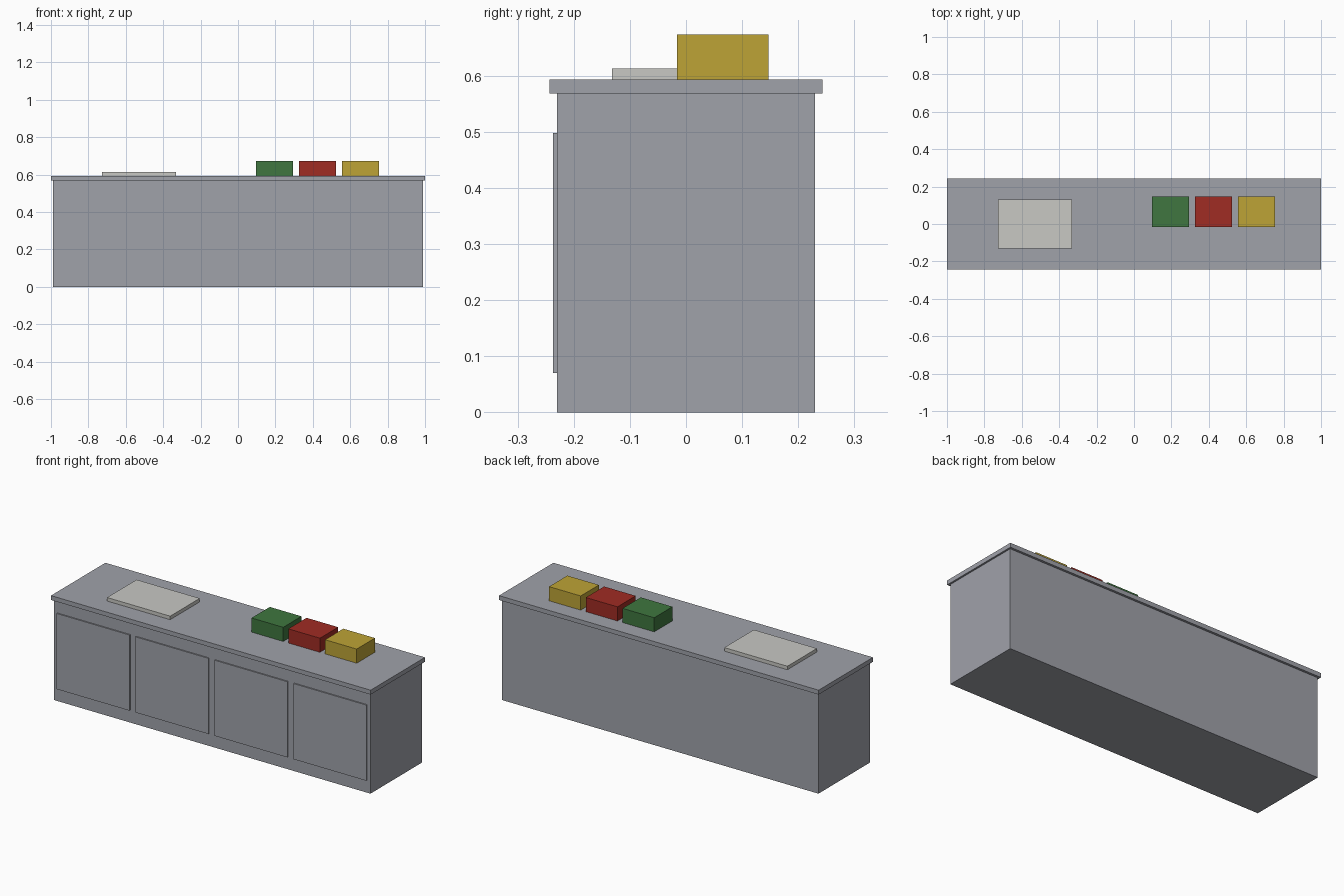
import bpy

cube = bpy.data.objects.get("Cube")
if cube:
    bpy.data.objects.remove(cube, do_unlink=True)


def material(name, r, g, b):
    mat = bpy.data.materials.new(name)
    mat.use_nodes = True
    mat.diffuse_color = (r, g, b, 1)
    mat.node_tree.nodes["Principled BSDF"].inputs["Base Color"].default_value = (r, g, b, 1)
    return mat


def box(name, mat, x, y, z):
    """Box spanning the given (low, high) ranges."""
    ranges = (x, y, z)
    centre = [(low + high) / 2 for low, high in ranges]
    bpy.ops.mesh.primitive_cube_add(size=1, location=centre)
    obj = bpy.context.object
    obj.name = name
    obj.scale = [high - low for low, high in ranges]
    bpy.ops.object.transform_apply(location=False, rotation=False, scale=True)
    obj.data.materials.append(mat)
    return obj


steel = material("steel grey", 0.35, 0.36, 0.40)
board_white = material("off white", 0.58, 0.58, 0.55)
green = material("green", 0.05, 0.18, 0.05)
red = material("red", 0.35, 0.025, 0.017)
yellow = material("yellow", 0.51, 0.37, 0.037)

BODY_TOP, COUNTER_TOP = 0.568, 0.593

# Cabinet and overhanging worktop
box("cabinet_body", steel, (-0.99, 0.99), (-0.23, 0.23), (0, BODY_TOP))
box("worktop", steel, (-1, 1), (-0.243, 0.243), (BODY_TOP, COUNTER_TOP))

# Row of thin door panels on the front
for i in range(4):
    cx = (i - 1.5) * 0.494
    box(f"door_{i + 1}", steel, (cx - 0.228, cx + 0.228), (-0.237, -0.228), (0.07, 0.498))

# Cutting board and food containers on the worktop
box("cutting_board", board_white, (-0.727, -0.332), (-0.132, 0.132), (COUNTER_TOP, 0.613))
for i, mat in enumerate((green, red, yellow)):
    cx = 0.195 + i * 0.23
    box(f"{mat.name}_container", mat, (cx - 0.099, cx + 0.099), (-0.016, 0.147),
        (COUNTER_TOP, 0.673))
